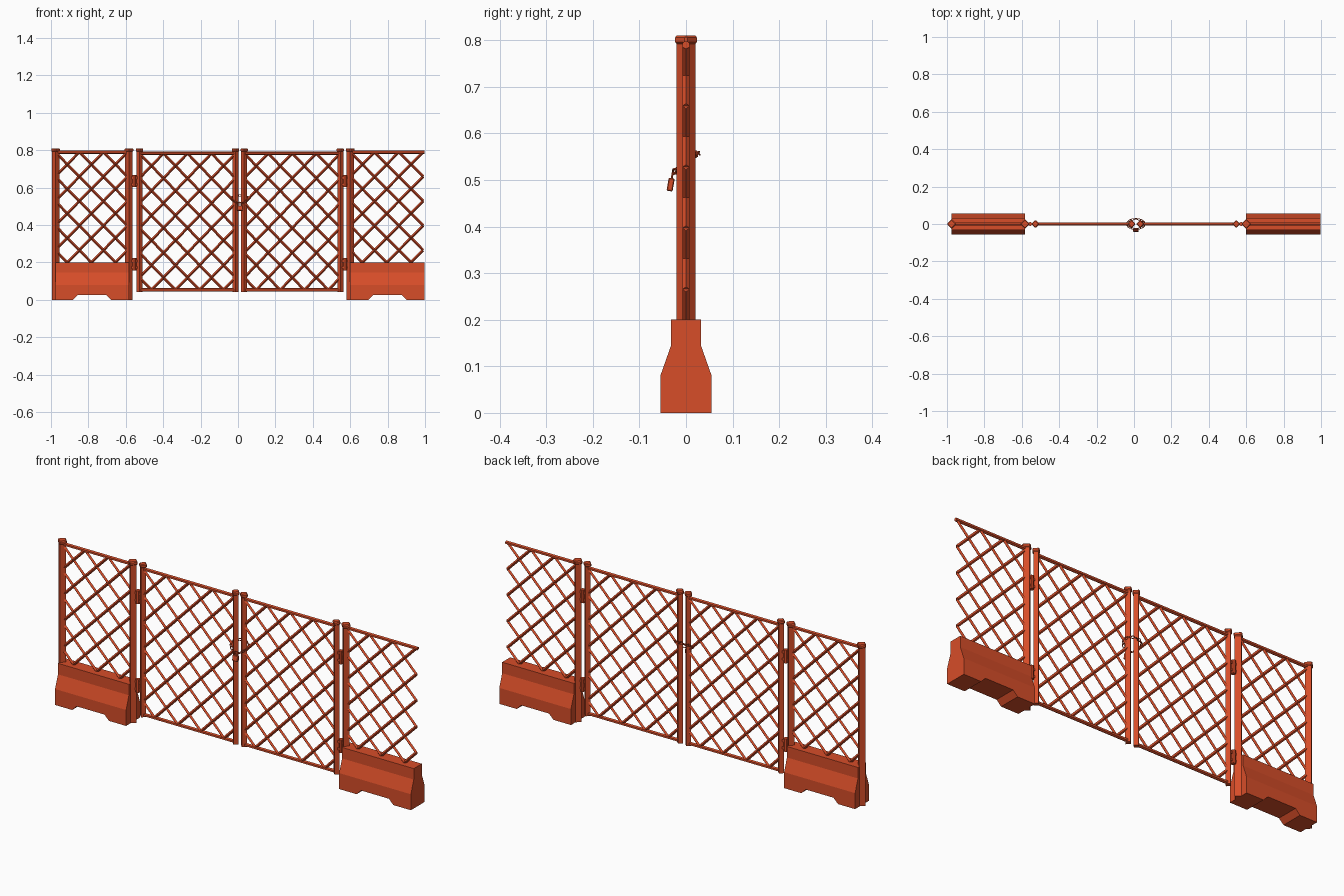
import bpy, bmesh
from math import pi, sin, cos, radians
from mathutils import Vector, Matrix

if "Cube" in bpy.data.objects:
    bpy.data.objects.remove(bpy.data.objects["Cube"])

paint = bpy.data.materials.new("orange_red_paint")
paint.use_nodes = True
COLOR = (0.68, 0.075, 0.022, 1)
paint.diffuse_color = COLOR
paint.node_tree.nodes["Principled BSDF"].inputs["Base Color"].default_value = COLOR


def finish(name, bm):
    bmesh.ops.recalc_face_normals(bm, faces=bm.faces)
    mesh = bpy.data.meshes.new(name)
    bm.to_mesh(mesh)
    bm.free()
    mesh.materials.append(paint)
    obj = bpy.data.objects.new(name, mesh)
    bpy.context.collection.objects.link(obj)
    return obj


def rod(bm, a, b, r, sides=4, spin=0.0):
    """Straight prism from a to b."""
    a, b = Vector(a), Vector(b)
    d = b - a
    m = (Matrix.Translation((a + b) / 2) @ d.to_track_quat('Z', 'Y').to_matrix().to_4x4()
         @ Matrix.Rotation(spin, 4, 'Z'))
    return bmesh.ops.create_cone(bm, cap_ends=True, segments=sides, radius1=r,
                                 radius2=r, depth=d.length, matrix=m)["verts"]


def prism(name, outline, axis, lo, hi):
    """Extrude a 2D outline along x ('X') or y ('Y')."""
    bm = bmesh.new()
    place = (lambda u, v: (lo, u, v)) if axis == 'X' else (lambda u, v: (u, lo, v))
    face = bm.faces.new([bm.verts.new(place(u, v)) for u, v in outline])
    ext = bmesh.ops.extrude_face_region(bm, geom=[face])["geom"]
    step = Vector((hi - lo, 0, 0)) if axis == 'X' else Vector((0, hi - lo, 0))
    bmesh.ops.translate(bm, vec=step, verts=[v for v in ext if isinstance(v, bmesh.types.BMVert)])
    return finish(name, bm)


def post(name, x, bottom, r):
    # Diamond post with a chamfered cap
    bm = bmesh.new()
    rod(bm, (x, 0, bottom), (x, 0, 0.80), r)
    cap = rod(bm, (x, 0, 0.792), (x, 0, 0.81), r + 0.006)
    edges = {e for v in cap for e in v.link_edges}
    bmesh.ops.bevel(bm, geom=list(edges), offset=0.004, segments=1, affect='EDGES')
    finish(name, bm)


def lattice(name, x0, x1, top, bottom, nx, ny):
    # Two families of diagonal bars, clipped to the panel
    bm = bmesh.new()
    sx, sz = (x1 - x0) / nx, (top - bottom) / ny
    for k in range(-int(ny), nx):
        u0, u1 = max(0, k), min(nx, k + ny)
        for flip in (False, True):
            ends = [(x0 + sx * (nx - u if flip else u), 0, top - sz * (u - k)) for u in (u0, u1)]
            rod(bm, *ends, 0.0075)
    finish(name, bm)


def rail(name, x0, x1, z):
    bm = bmesh.new()
    rod(bm, (x0, 0, z), (x1, 0, z), 0.009, 6)
    finish(name, bm)


def barrier(name, x0, x1):
    # Sloped road barrier with a notch across the underside
    half = [(0.055, 0), (0.055, 0.08), (0.032, 0.145), (0.032, 0.2)]
    outline = half + [(-y, z) for y, z in reversed(half)]
    body = prism(name, outline, 'X', x0, x1)
    c = (x0 + x1) / 2
    notch = [(c - 0.112, -0.01), (c + 0.112, -0.01), (c + 0.077, 0.025), (c - 0.077, 0.025)]
    cutter = prism(name + "_notch_cutter", notch, 'Y', -0.1, 0.1)
    cutter.hide_render = True
    cutter.hide_viewport = True
    cutter.display_type = 'WIRE'
    mod = body.modifiers.new("notch", 'BOOLEAN')
    mod.object = cutter
    mod.solver = 'EXACT'


def hinge(name, x, z, xa, xb):
    # Barrel with link bars to both posts
    bm = bmesh.new()
    rod(bm, (x, 0, z - 0.033), (x, 0, z + 0.033), 0.011, 8)
    for dz in (-0.018, 0.018):
        rod(bm, (xa, 0, z + dz), (xb, 0, z + dz), 0.008, 4, pi / 4)
    finish(name, bm)


# Fixed side panels
for side, x0, x1 in (("right", -0.977, -0.583), ("left", 0.60, 0.998)):
    barrier(side + "_barrier", x0, x1)
    rail(side + "_panel_top_rail", x0, x1, 0.79)
    lattice(side + "_panel_lattice", x0, x1 - 0.008, 0.79, 0.2, 3, 4.5)
post("right_end_post", -0.975, 0, 0.02)
post("right_hinge_post", -0.583, 0, 0.02)
post("left_hinge_post", 0.60, 0, 0.02)

# Swinging gates
for side, x0, x1 in (("right", -0.527, -0.013), ("left", 0.033, 0.547)):
    for i, x in enumerate((x0, x1)):
        post(f"{side}_gate_post_{i + 1}", x, 0.043, 0.016)
    rail(side + "_gate_top_rail", x0, x1, 0.783)
    rail(side + "_gate_bottom_rail", x0, x1, 0.053)
    lattice(side + "_gate_lattice", x0, x1, 0.783, 0.053, 4, 5.5)
for z, level in ((0.635, "upper"), (0.19, "lower")):
    hinge(f"right_{level}_hinge", -0.555, z, -0.583, -0.527)
    hinge(f"left_{level}_hinge", 0.573, z, 0.547, 0.60)


def ring(bm, matrix, rx, ry, thick, steps=10, sides=5):
    """Closed oval link."""
    loops = []
    for i in range(steps):
        a = 2 * pi * i / steps
        out = Vector((cos(a), sin(a), 0))
        mid = Vector((rx * cos(a), ry * sin(a), 0))
        loops.append([bm.verts.new(matrix @ (mid + thick * (out * cos(b) + Vector((0, 0, sin(b))))))
                      for b in (2 * pi * j / sides for j in range(sides))])
    for i in range(steps):
        p, q = loops[i], loops[(i + 1) % steps]
        for j in range(sides):
            n = (j + 1) % sides
            bm.faces.new((p[j], q[j], q[n], p[n]))


# Chain wrapped round the two meeting posts
def chain_point(t):
    sag = 0.012 * max(0, -sin(t)) ** 4
    return Vector((0.01 + 0.046 * cos(t), 0.026 * sin(t), 0.542 + 0.016 * sin(t) - sag))


bm = bmesh.new()
LINKS = 16
for i in range(LINKS):
    t = 2 * pi * i / LINKS
    d = chain_point(t + 0.05) - chain_point(t - 0.05)
    m = (Matrix.Translation(chain_point(t)) @ d.to_track_quat('X', 'Z').to_matrix().to_4x4()
         @ Matrix.Rotation(radians(45 + 90 * (i % 2)), 4, 'X'))
    ring(bm, m, 0.0105, 0.0055, 0.002)
finish("chain", bm)

# Padlock hanging in front
tilt = Matrix.Translation((0.01, -0.033, 0.49)) @ Matrix.Rotation(radians(-10), 4, 'X')
bm = bmesh.new()
bmesh.ops.create_cube(bm, size=1, matrix=tilt @ Matrix.Diagonal((0.03, 0.013, 0.028, 1)))
bmesh.ops.bevel(bm, geom=bm.edges[:], offset=0.002, segments=1, affect='EDGES')
ring(bm, tilt @ Matrix.Translation((0, 0, 0.016)) @ Matrix.Rotation(pi / 2, 4, 'X'),
     0.01, 0.017, 0.0025, 12, 6)
finish("padlock", bm)
